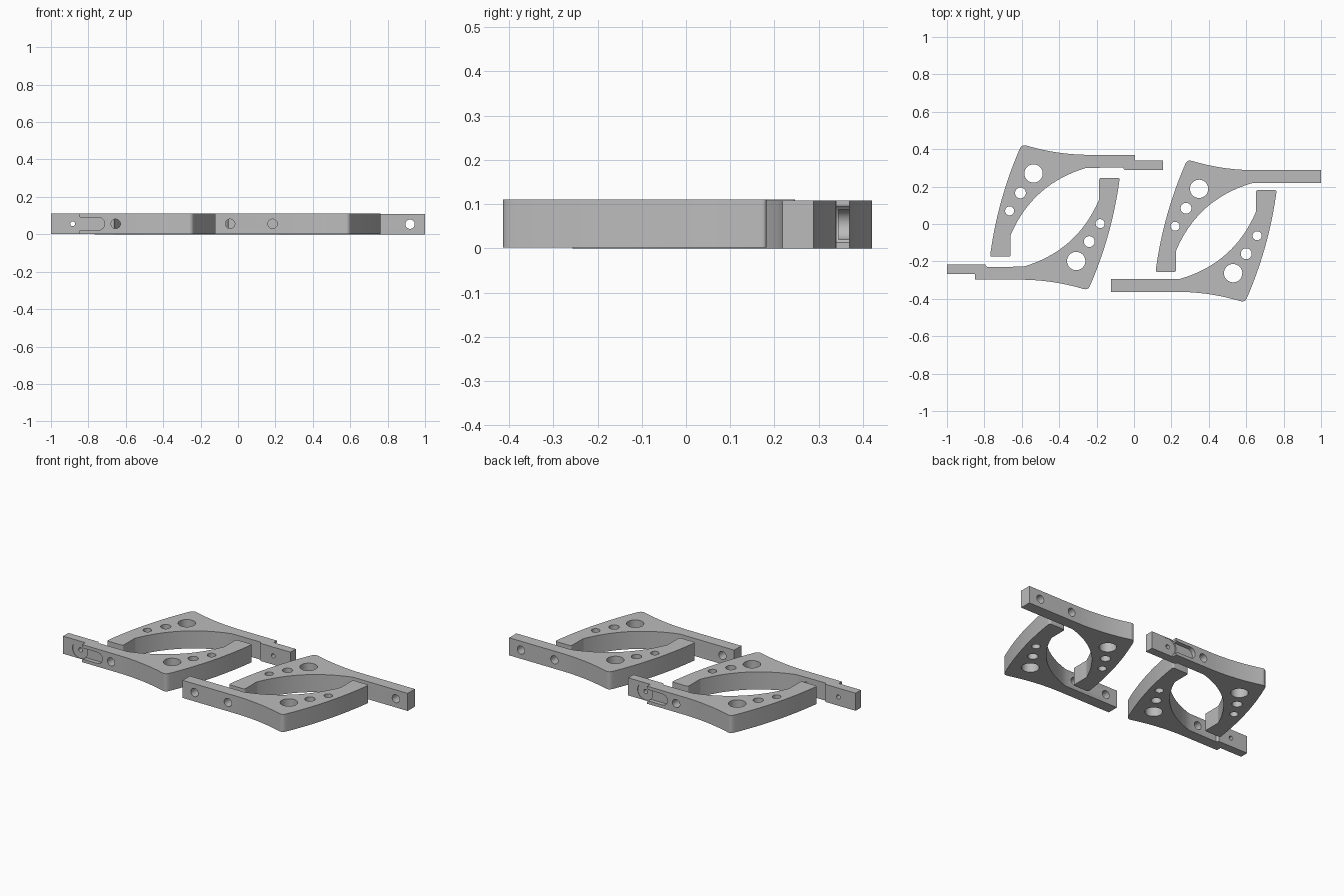
import bpy, bmesh, math
from mathutils import Vector, Matrix

if "Cube" in bpy.data.objects:
    bpy.data.objects.remove(bpy.data.objects["Cube"])

HEIGHT = 0.108
MID = HEIGHT / 2
GREY = (0.5, 0.5, 0.5, 1)

grey = bpy.data.materials.new("machined grey")
grey.use_nodes = True
grey.diffuse_color = GREY
grey.node_tree.nodes["Principled BSDF"].inputs["Base Color"].default_value = GREY

# Profile corners: x, y, corner radius, bow of the edge that follows
JAW = [(-0.77, -0.175, 0.012, 0), (-0.66, -0.175, 0.012, 0),
       (-0.66, -0.06, 0.008, 0.064), (-0.255, 0.30, 0, 0)]
PLAIN_END = [(0.115, 0.30, 0, 0), (0.115, 0.37, 0, 0)]
STEPPED_END = [(-0.06, 0.302, 0, 0), (-0.05, 0.288, 0, 0), (0.155, 0.288, 0, 0),
               (0.155, 0.34, 0, 0), (0.005, 0.34, 0, 0), (0.005, 0.37, 0, 0)]
SHOULDER = [(-0.26, 0.37, 0, 0.0126), (-0.60, 0.427, 0.026, -0.023)]


def outline(corners, steps=16):
    """Expand corners into a polyline with bowed edges and rounded corners."""
    pts = []
    for i, (x, y, r, bow) in enumerate(corners):
        p, q = Vector((x, y)), Vector(corners[(i + 1) % len(corners)][:2])
        pts.append((p, r))
        if bow:
            d = (q - p).normalized()
            side = Vector((-d.y, d.x))
            for k in range(1, steps):
                t = k / steps
                pts.append((p.lerp(q, t) + side * (4 * bow * t * (1 - t)), 0))
    result = []
    for i, (p, r) in enumerate(pts):
        if not r:
            result.append(p)
            continue
        a = p + (pts[i - 1][0] - p).normalized() * r
        b = p + (pts[(i + 1) % len(pts)][0] - p).normalized() * r
        for k in range(6):
            t = k / 5
            result.append(a.lerp(p, t).lerp(p.lerp(b, t), t))
    return result


def prism(name, points, depth, matrix=Matrix()):
    """Extrude a flat outline upward, then place it with a matrix."""
    bm = bmesh.new()
    face = bm.faces.new([bm.verts.new((p[0], p[1], 0)) for p in points])
    out = bmesh.ops.extrude_face_region(bm, geom=[face])
    moved = [v for v in out["geom"] if isinstance(v, bmesh.types.BMVert)]
    bmesh.ops.translate(bm, verts=moved, vec=(0, 0, depth))
    bm.transform(matrix)
    bmesh.ops.recalc_face_normals(bm, faces=bm.faces)
    mesh = bpy.data.meshes.new(name)
    bm.to_mesh(mesh)
    bm.free()
    mesh.materials.append(grey)
    obj = bpy.data.objects.new(name, mesh)
    bpy.context.collection.objects.link(obj)
    return obj


def capsule(x0, x1, y, r, n=16):
    """Outline of a round-ended slot; a circle when both ends agree."""
    right = [(x1 + r * math.cos(a), y + r * math.sin(a))
             for a in (math.pi * (k / n - 0.5) for k in range(n))]
    left = [(x0 - r * math.cos(a), y - r * math.sin(a))
            for a in (math.pi * (k / n - 0.5) for k in range(n))]
    if x0 != x1:
        right.append((x1, y + r))
        left.append((x0, y - r))
    return right + left


def cut(obj, cutter):
    cutter.hide_render = True
    bpy.context.view_layer.objects.active = obj
    mod = obj.modifiers.new("cut", 'BOOLEAN')
    mod.operation = 'DIFFERENCE'
    mod.solver = 'EXACT'
    mod.object = cutter
    bpy.ops.object.modifier_apply(modifier=mod.name)
    bpy.data.objects.remove(cutter)


def cut_up(obj, x, y, r):
    cut(obj, prism("cutter", capsule(x, x, y, r), 0.4, Matrix.Translation((0, 0, -0.1))))


def cut_back(obj, x0, x1, r, start):
    """Cut a slot or hole from depth y = start out through the outer side."""
    place = Matrix.Translation((0, start, MID)) @ Matrix.Rotation(-math.pi / 2, 4, 'X')
    cut(obj, prism("cutter", capsule(x0, x1, 0, r), 0.25, place))


def arm(name, stepped, location, turned):
    end = STEPPED_END if stepped else PLAIN_END
    obj = prism(name, outline(JAW + end + SHOULDER), HEIGHT)
    # Three vertical holes of shrinking size
    for x, y, r in ((-0.537, 0.27, 0.049), (-0.607, 0.166, 0.029), (-0.665, 0.07, 0.024)):
        cut_up(obj, x, y, r)
    # Cross holes through the bar
    cut_back(obj, -0.192, -0.192, 0.025, 0.2)
    if stepped:
        cut_back(obj, 0.038, 0.038, 0.013, 0.2)
        cut_back(obj, 0.038, 0.038, 0.053, 0.337)
        cut_back(obj, -0.099, 0.02, 0.034, 0.345)
    else:
        cut_back(obj, 0.035, 0.035, 0.025, 0.2)
    obj.location = location
    obj.rotation_euler.z = math.pi if turned else 0
    bpy.ops.object.select_all(action='DESELECT')
    obj.select_set(True)
    bpy.context.view_layer.objects.active = obj
    bpy.ops.object.shade_smooth_by_angle(angle=math.radians(30))


# Two facing pairs of arms
arm("right_back_arm", True, (0, 0, 0), False)
arm("right_front_arm", True, (-0.846, 0.072, 0.002), True)
arm("left_back_arm", False, (0.885, -0.082, 0), False)
arm("left_front_arm", False, (-0.007, 0.007, 0.002), True)
